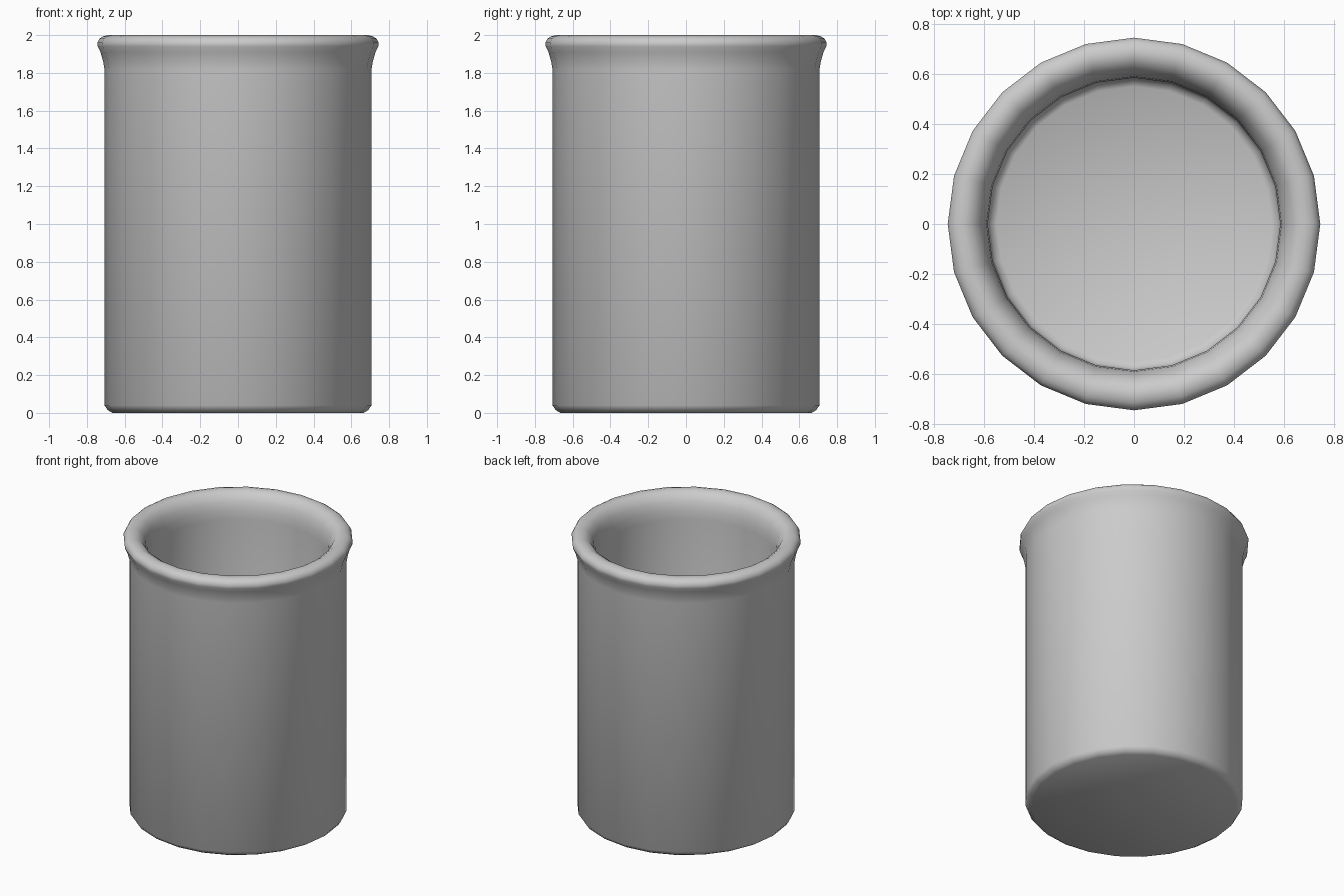
import bpy, bmesh
from math import cos, sin, tau

if "Cube" in bpy.data.objects:
    bpy.data.objects.remove(bpy.data.objects["Cube"])

SIDES = 24

# Cross-section (radius, height): base, outer wall, flared rim, inner wall, floor
profile = [
    (0.665, 0.0), (0.69, 0.015), (0.707, 0.04), (0.707, 1.82), (0.714, 1.86),
    (0.728, 1.91), (0.743, 1.94), (0.745, 1.96), (0.733, 1.982), (0.715, 1.993),
    (0.69, 2.0), (0.66, 1.995), (0.63, 1.975), (0.605, 1.935), (0.59, 1.88),
    (0.585, 1.82), (0.585, 0.16), (0.575, 0.135), (0.55, 0.12),
]

# Revolve the section into rings and bridge them
bm = bmesh.new()
rings = [[bm.verts.new((r * cos(tau * i / SIDES), r * sin(tau * i / SIDES), z))
          for i in range(SIDES)] for r, z in profile]
for low, high in zip(rings, rings[1:]):
    for i in range(SIDES):
        j = (i + 1) % SIDES
        bm.faces.new((low[i], low[j], high[j], high[i]))

# Underside and inner floor
bm.faces.new(rings[0][::-1])
bm.faces.new(rings[-1])

for face in bm.faces:
    face.smooth = True
mesh = bpy.data.meshes.new("cup")
bm.to_mesh(mesh)
bm.free()
bpy.context.collection.objects.link(bpy.data.objects.new("cup", mesh))
